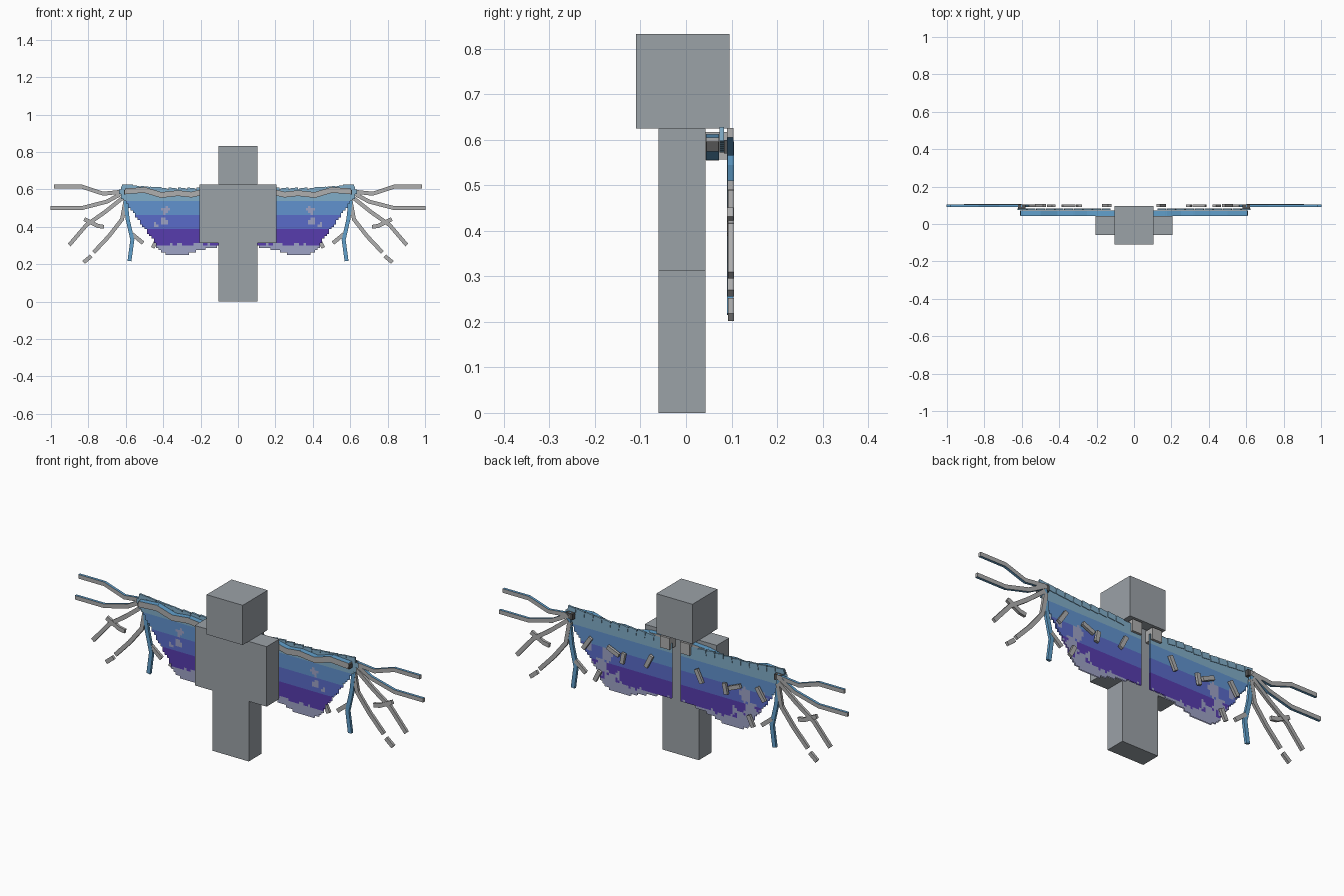
import bpy, bmesh, math, random
from mathutils import Matrix, Vector

cube = bpy.data.objects.get("Cube")
if cube:
    bpy.data.objects.remove(cube, do_unlink=True)


def make_material(name, rgb):
    m = bpy.data.materials.new(name)
    m.use_nodes = True
    m.diffuse_color = (*rgb, 1)
    m.node_tree.nodes["Principled BSDF"].inputs["Base Color"].default_value = (*rgb, 1)
    return m


body_grey = make_material("body grey", (.33, .36, .39))
bone_grey = make_material("bone grey", (.43, .43, .43))
bone_blue = make_material("bone blue", (.12, .35, .6))
joint_dark = make_material("joint dark grey", (.09, .09, .09))
membrane_mats = [
    make_material("pale teal blue", (.22, .42, .58)),
    make_material("sky blue", (.12, .29, .62)),
    make_material("indigo blue", (.1, .145, .58)),
    make_material("deep purple", (.095, .045, .42)),
    make_material("pale lavender", (.34, .36, .56)),
]


def finish(name, bm, mats):
    mesh = bpy.data.meshes.new(name)
    bm.to_mesh(mesh)
    bm.free()
    for m in mats:
        mesh.materials.append(m)
    ob = bpy.data.objects.new(name, mesh)
    bpy.context.collection.objects.link(ob)
    return ob


def add_box(bm, centre, size, angle=0):
    """Box turned about the y axis; returns its faces."""
    mat = (Matrix.Translation(centre) @ Matrix.Rotation(-angle, 4, 'Y')
           @ Matrix.Diagonal((*size, 1)))
    verts = bmesh.ops.create_cube(bm, size=1, matrix=mat)["verts"]
    return {f for v in verts for f in v.link_faces}


def box_part(name, x, y0, y1, z0, z1):
    bm = bmesh.new()
    add_box(bm, (0, (y0 + y1) / 2, (z0 + z1) / 2), (2 * x, y1 - y0, z1 - z0))
    finish(name, bm, [body_grey])


# Blocky body
box_part("head", .104, -.11, .096, .625, .832)
box_part("torso_and_arms", .207, -.06, .043, .313, .625)
box_part("legs", .104, -.06, .043, 0, .313)


def bar_chain(name, path, side, y, depth, width, style):
    """Square bars along a path of (x, z) points."""
    bm = bmesh.new()
    for (x0, z0), (x1, z1) in zip(path, path[1:]):
        a, b = Vector((side * x0, y, z0)), Vector((side * x1, y, z1))
        d = b - a
        faces = add_box(bm, (a + b) / 2, (d.length + width * .3, depth, width),
                        math.atan2(d.z, d.x))
        for f in faces:
            f.normal_update()
            if style == "blue" or (style == "edged" and abs(f.normal.z) > .5):
                f.material_index = 1
    finish(name, bm, [bone_grey, bone_blue])


# Finger bones: name, path, style
fingers = [
    ("upper_finger", [(.6, .59), (.72, .577), (.835, .615), (.98, .615)], "edged"),
    ("second_finger", [(.61, .585), (.7, .535), (.835, .5), (1, .5)], "edged"),
    ("third_finger", [(.61, .56), (.71, .48), (.81, .41), (.9, .305)], "grey"),
    ("third_finger_twig", [(.72, .4), (.75, .405), (.82, .44)], "grey"),
    ("fourth_finger", [(.6, .55), (.62, .44), (.69, .35), (.77, .265)], "grey"),
    ("loose_tip", [(.787, .242), (.823, .212)], "grey"),
    ("lower_finger", [(.605, .57), (.59, .44), (.565, .33), (.58, .22)], "blue"),
    ("lower_finger_twig", [(.565, .36), (.51, .315)], "grey"),
]
# Short twigs behind the membrane
twigs = [
    ("inner_twig", [(.13, .5), (.16, .44)], "grey"),
    ("middle_twig", [(.29, .47), (.3, .42)], "grey"),
    ("middle_side_twig", [(.32, .455), (.38, .48)], "grey"),
    ("outer_twig", [(.48, .5), (.52, .44)], "grey"),
    ("bottom_twig", [(.43, .34), (.455, .29)], "grey"),
]
arm_path = [(.09, .595), (.17, .59), (.25, .572), (.32, .58), (.41, .57),
            (.5, .597), (.6, .59)]


def lerp_profile(points, x):
    for (x0, z0), (x1, z1) in zip(points, points[1:]):
        if x <= x1:
            return z0 + (z1 - z0) * (x - x0) / (x1 - x0)
    return points[-1][1]


top_edge = [(0, .59), (.2, .605), (.4, .605), (.6, .622), (.64, .59)]
bottom_edge = [(0, .3), (.1, .295), (.2, .275), (.27, .255), (.39, .255),
               (.43, .285), (.455, .33), (.64, .585)]
CELL = .0125


def membrane(name, side, y, patch_centres, fringe):
    """Stepped sheet of small square cells coloured in bands by height."""
    rng = random.Random(4)
    bm = bmesh.new()
    for i in range(2, 51):
        x = (i + .5) * CELL
        top, bottom = lerp_profile(top_edge, x), lerp_profile(bottom_edge, x)
        for j in range(19, 51):
            z = (j + .5) * CELL
            if not bottom < z < top:
                continue
            corners = [(0, 0), (1, 0), (1, 1), (0, 1)]
            f = bm.faces.new([bm.verts.new((side * (i + p) * CELL, y, (j + q) * CELL))
                              for p, q in corners])
            band = sum(z < limit for limit in (.54, .465, .39))
            if z < fringe + rng.uniform(-.008, .008) and x < .47:
                band = 4
            for px, pz, r in patch_centres:
                if math.hypot(x - px, z - pz) < r * rng.uniform(.5, 1.2):
                    band = 4
            f.material_index = band
    bmesh.ops.remove_doubles(bm, verts=bm.verts, dist=.001)
    finish(name, bm, membrane_mats)


front_patches = [(.39, .49, .022), (.4, .43, .025), (.44, .41, .015)]
back_patches = [(.4, .43, .035), (.44, .35, .045), (.5, .45, .025),
                (.34, .34, .025), (.38, .3, .04)]

for label, side in (("left", 1), ("right", -1)):
    for n, (part, path, style) in enumerate(fingers + twigs):
        bar_chain(f"{label}_{part}", path, side, .097 + .001 * (n % 3), .014, .021, style)
    bar_chain(f"{label}_wing_arm", arm_path, side, .058, .028, .03, "edged")
    membrane(f"{label}_membrane_front", side, .075, front_patches, .305)
    membrane(f"{label}_membrane_back", side, .081, back_patches, .3)

    # Root block and its dark joint band
    bm = bmesh.new()
    add_box(bm, (side * .058, .068, .587), (.055, .05, .06))
    finish(f"{label}_wing_root", bm, [bone_grey])
    bm = bmesh.new()
    add_box(bm, (side * .605, .058, .585), (.008, .026, .022))
    add_box(bm, (side * .6, .094, .585), (.04, .02, .03))
    finish(f"{label}_wing_joint", bm, [joint_dark])

    # Raised shingles along the wing's upper edge
    bm = bmesh.new()
    for k in range(10):
        x = .15 + k * .05
        add_box(bm, (side * x, .079, lerp_profile(top_edge, x) - .012),
                (.045, .01, .03), side * .12)
    finish(f"{label}_upper_edge_shingles", bm, [membrane_mats[0]])
